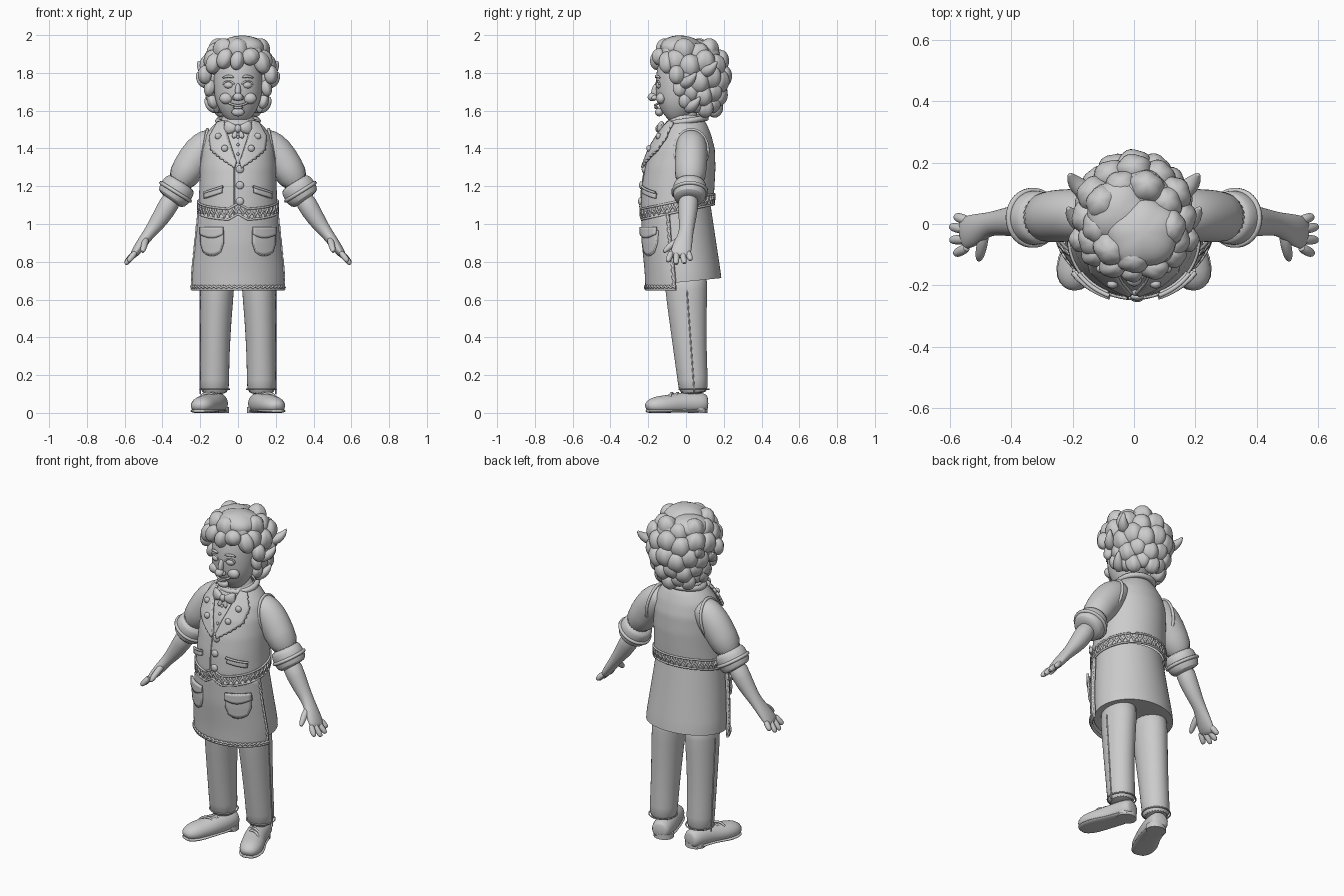
import bpy, bmesh
from math import sin, cos, pi, asin, radians
from mathutils import Vector, Matrix, Euler

if "Cube" in bpy.data.objects:
    bpy.data.objects.remove(bpy.data.objects["Cube"])

clay = bpy.data.materials.new("clay_grey")
clay.use_nodes = True
GREY = (0.6, 0.6, 0.6, 1)
clay.diffuse_color = GREY
for node in clay.node_tree.nodes:
    if node.type == "BSDF_PRINCIPLED":
        node.inputs["Base Color"].default_value = GREY
        node.inputs["Roughness"].default_value = 0.7


def finish(name, data, mirror=False, subsurf=0, thick=0):
    data.materials.append(clay)
    obj = bpy.data.objects.new(name, data)
    bpy.context.collection.objects.link(obj)
    if thick:
        mod = obj.modifiers.new("Thickness", "SOLIDIFY")
        mod.thickness, mod.offset = thick, 0
    if subsurf:
        obj.modifiers.new("Smooth", "SUBSURF").levels = subsurf
        obj.modifiers["Smooth"].render_levels = subsurf
    if mirror:
        obj.modifiers.new("Mirror", "MIRROR").use_mirror_merge = False
    return obj


def from_bmesh(name, bm, **options):
    bmesh.ops.recalc_face_normals(bm, faces=bm.faces)
    mesh = bpy.data.meshes.new(name)
    bm.to_mesh(mesh)
    bm.free()
    return finish(name, mesh, **options)


def tube(name, rings, ref=(0, 1, 0), segs=24, floor=None, subsurf=1, **options):
    """Loft ellipses (x, y, z, width, depth) along a path."""
    bm = bmesh.new()
    centres = [Vector(r[:3]) for r in rings]
    loops = []
    for i, (c, ring) in enumerate(zip(centres, rings)):
        t = (centres[min(i + 1, len(rings) - 1)] - centres[max(i - 1, 0)]).normalized()
        side = Vector(ref).cross(t).normalized()
        up = t.cross(side)
        loop = []
        for k in range(segs):
            a = 2 * pi * k / segs
            p = c + side * ring[3] * cos(a) + up * ring[4] * sin(a)
            if floor is not None:
                p.z = max(p.z, floor)
            loop.append(bm.verts.new(p))
        loops.append(loop)
    for lo, hi in zip(loops, loops[1:]):
        for k in range(segs):
            n = (k + 1) % segs
            bm.faces.new((lo[k], lo[n], hi[n], hi[k]))
    bm.faces.new(loops[0])
    bm.faces.new(loops[-1])
    return from_bmesh(name, bm, subsurf=subsurf, **options)


def sheet(name, point, nu=24, nv=12, **options):
    """Grid of quads over point(u, v) with u and v from 0 to 1."""
    bm = bmesh.new()
    grid = [[bm.verts.new(point(i / nu, j / nv)) for i in range(nu + 1)] for j in range(nv + 1)]
    for lo, hi in zip(grid, grid[1:]):
        for i in range(nu):
            bm.faces.new((lo[i], lo[i + 1], hi[i + 1], hi[i]))
    bmesh.ops.remove_doubles(bm, verts=bm.verts, dist=0.0001)
    return from_bmesh(name, bm, **options)


def wire(name, points, radius=0.005, cyclic=False, mirror=False):
    curve = bpy.data.curves.new(name, "CURVE")
    curve.dimensions, curve.bevel_depth, curve.bevel_resolution = "3D", radius, 1
    curve.use_fill_caps = True
    spline = curve.splines.new("POLY")
    spline.points.add(len(points) - 1)
    for sp, p in zip(spline.points, points):
        sp.co = (*p, 1)
    spline.use_cyclic_u = cyclic
    return finish(name, curve, mirror=mirror)


def balls(name, specs, ridge=0, mirror=False):
    """Ellipsoids (location, scale, rotation); ridge cuts grooves as in locks."""
    bm = bmesh.new()
    for loc, scale, rot in specs:
        verts = bmesh.ops.create_uvsphere(bm, u_segments=30, v_segments=14, radius=1)["verts"]
        for v in verts:
            a = Vector((v.co.x, v.co.y, 0)).angle(Vector((1, 0, 0)), 0)
            k = 1 + ridge * abs(cos(2.5 * a)) - ridge
            v.co.x *= k
            v.co.y *= k
        m = Matrix.LocRotScale(Vector(loc), Euler(rot), Vector(scale))
        bmesh.ops.transform(bm, matrix=m, verts=verts)
    return from_bmesh(name, bm, mirror=mirror)


# Torso and skirt sections: height, half width, front y, back y
TORSO = [(1.0, .205, -.232, .125), (1.1, .205, -.235, .14), (1.2, .2, -.23, .147),
         (1.3, .197, -.213, .152), (1.4, .19, -.178, .148), (1.47, .17, -.14, .13),
         (1.52, .13, -.11, .11), (1.56, .08, -.085, .085)]
SKIRT = [(.64, .236, -.195, .195), (.75, .234, -.2, .183), (.9, .218, -.215, .16), (1.1, .195, -.22, .13)]


def around(profile, a, z, off=0.0):
    lo, hi = next(((p, q) for p, q in zip(profile, profile[1:]) if z <= q[0]), profile[-2:])
    t = (z - lo[0]) / (hi[0] - lo[0])
    half, yf, yb = (lo[i] + t * (hi[i] - lo[i]) for i in (1, 2, 3))
    return Vector(((half + off) * sin(a), (yf + yb) / 2 - ((yb - yf) / 2 + off) * cos(a), z))


def front(profile, x, z, off=0.0):
    half = around(profile, pi / 2, z, off).x
    return around(profile, asin(max(-1, min(1, x / half))), z, off)


def hem(a):
    p = around(TORSO, a, 1.05)
    notch = max(0, 1 - abs(p.x) / .05) * .03 if p.y < 0 else 0
    return 1.07 + .22 * p.y + notch


# Vest with a tilted hem and looped trim
sheet("vest", lambda u, v: around(TORSO, 2 * pi * u, hem(2 * pi * u) * (1 - v) + 1.56 * v, .004), 72, 28)
turns = [2 * pi * i / 360 for i in range(360)]
for edge in (.004, .06):
    wire("vest_hem_edge", [around(TORSO, a, hem(a) + edge, .007) for a in turns], .006, True)
wire("vest_hem_loops", [around(TORSO, a + .03 * sin(80 * a), hem(a) + .032 + .02 * sin(40 * a), .007)
                        for a in turns], .006, True)

# Tunic skirt and its underside
def skirt_edge(a):
    return .695 + .1 * around(SKIRT, a, .7).y
sheet("tunic_skirt", lambda u, v: around(SKIRT, 2 * pi * u, skirt_edge(2 * pi * u) * (1 - v) + 1.1 * v), 64, 12)
sheet("tunic_underside", lambda u, v: around(SKIRT, 2 * pi * u, skirt_edge(2 * pi * u)) * v
      + Vector((0, 0, .72)) * (1 - v), 64, 4)

# Apron with wavy trim and pockets
WRAP = 1.32
def apron(u, v, off=.012):
    return around(SKIRT, WRAP * (2 * u - 1), .655 + .4 * v, off)
sheet("apron", apron, 40, 14, thick=.014)
steps = [i / 120 for i in range(121)]
wire("apron_hem_trim", [apron(t, .03 + .012 * sin(150 * t), .021) for t in steps], .006)
wire("apron_hem_edge", [apron(t, 0, .014) for t in steps], .009)
wire("apron_side_trim", [apron(.985 + .006 * sin(70 * t), t, .018) for t in steps], .007, mirror=True)

def pocket(u, v):
    width = .058 * (.75 + .25 * min(1, 2.5 * v))
    return front(SKIRT, .138 + width * (2 * u - 1), .835 + .13 * v + .02 * (2 * u - 1) ** 2 * (1 - v), .026)
sheet("apron_pocket", pocket, 10, 8, thick=.012, mirror=True)
rim = [pocket(0, 1 - i / 8) for i in range(9)] + [pocket(i / 8, 0) for i in range(9)] + [pocket(1, i / 8) for i in range(9)]
wire("pocket_piping", rim, .006, mirror=True)
sheet("pocket_flap", lambda u, v: front(SKIRT, .078 + .122 * u, .945 + .04 * v - .02 * sin(pi * u) * (1 - v), .034),
      10, 4, thick=.014, mirror=True)

# Vest pockets, buttons and placket
sheet("vest_pocket", lambda u, v: front(TORSO, .085 + .09 * u, 1.165 + .028 * v - .03 * u, .012),
      8, 3, thick=.018, mirror=True)
wire("vest_pocket_piping", [front(TORSO, .08 + .1 * t, 1.198 - .032 * t, .018) for t in steps[::12]], .007, mirror=True)
wire("vest_opening", [front(TORSO, -.02, 1.04 + .28 * t, .006) for t in steps[::6]], .004)
balls("vest_buttons", [(front(TORSO, .01, z, .008), (.021, .012, .021), (0, 0, 0)) for z in (1.12, 1.205, 1.29)])
balls("lapel_buttons", [(front(TORSO, x, z, .028), (.018, .014, .018), (0, 0, 0))
                        for x, z in ((.07, 1.4), (.105, 1.465))], mirror=True)
balls("shirt_studs", [(front(TORSO, 0, z, .008), (.008, .008, .008), (0, 0, 0)) for z in (1.37, 1.42, 1.46)])

# Lapels run between an inner and an outer edge line
INNER = [(.01, 1.32), (.03, 1.38), (.05, 1.44), (.068, 1.5), (.078, 1.545)]
OUTER = [(.015, 1.3), (.085, 1.345), (.14, 1.39), (.15, 1.46), (.108, 1.535)]

def along(line, t):
    i = min(int(t * 4), 3)
    return Vector(line[i]).lerp(Vector(line[i + 1]), t * 4 - i)

def lapel(t, v):
    p = along(INNER, t).lerp(along(OUTER, t), v)
    return front(TORSO, p.x, p.y, .018)
sheet("lapel", lapel, 24, 8, thick=.016, mirror=True)
wire("lapel_trim", [lapel(t, .93 + .07 * sin(75 * t)) for t in steps], .008, mirror=True)
wire("lapel_inner_edge", [lapel(t, 0) for t in steps[::5]], .006, mirror=True)

# Collar and bow tie
wire("vest_collar", [(.105 * sin(a), -.1 * cos(a) + .005, 1.545 - .015 * cos(a)) for a in turns[::8]], .017, True)
tube("shirt_collar", [(0, -.012, 1.5, .1, .1), (0, -.008, 1.55, .088, .088), (0, 0, 1.59, .08, .08), (0, 0, 1.585, .07, .07)])
tube("bow_wing", [(.005, -.14, 1.505, .014, .014), (.03, -.14, 1.507, .026, .018), (.06, -.128, 1.51, .04, .02),
                  (.072, -.122, 1.51, .03, .01)], mirror=True)
balls("bow_knot", [((0, -.145, 1.505), (.018, .017, .021), (0, 0, 0))])
tube("bow_tail", [(.008, -.138, 1.5, .01, .008), (.025, -.153, 1.45, .016, .006)], mirror=True)

# Sleeves, cuffs and armhole seams
tube("sleeve", [(.11, .025, 1.45, .06, .07), (.15, .028, 1.43, .082, .08), (.2, .03, 1.385, .093, .087),
                (.26, .025, 1.3, .088, .086), (.32, .02, 1.2, .076, .08)], mirror=True)
tube("rolled_cuff", [(.295, .02, 1.225, .07, .075), (.305, .02, 1.21, .088, .088), (.33, .02, 1.17, .094, .09),
                     (.352, .018, 1.135, .086, .085), (.36, .018, 1.125, .06, .06)], mirror=True)
wire("cuff_fold", [(.33 + .091 * cos(a) * .85, .02 + .089 * sin(a), 1.17 + .091 * cos(a) * .53)
                   for a in turns[::12]], .01, True, True)
wire("armhole_seam", [(.182 - .02 * sin(a), .028 + .088 * cos(a), 1.39 + .11 * sin(a)) for a in turns[::10]], .009, True, True)

# Forearms and hands
tube("forearm", [(.335, .015, 1.16, .055, .058), (.385, .01, 1.07, .053, .052), (.435, .005, .995, .042, .042),
                 (.475, 0, .945, .031, .037), (.515, -.018, .89, .029, .052), (.55, -.03, .84, .022, .055),
                 (.562, -.034, .825, .012, .045)], mirror=True)
for finger, y, tip in (("little", .01, (.582, .025, .808)), ("ring", -.02, (.598, -.008, .79)),
                       ("middle", -.05, (.597, -.052, .786)), ("index", -.075, (.583, -.098, .8))):
    root, end = Vector((.54, y, .855)), Vector(tip)
    tube(finger + "_finger", [(*root.lerp(end, t), r, r) for t, r in ((0, .016), (.5, .017), (.88, .015), (1, .007))],
         segs=12, mirror=True)
tube("thumb", [(.485, -.02, .925, .018, .02), (.495, -.07, .895, .019, .019), (.502, -.105, .865, .016, .016),
               (.506, -.12, .848, .007, .007)], segs=12, mirror=True)

# Trousers and hem cuffs
tube("trouser_leg", [(.108, 0, .76, .09, .115), (.11, 0, .66, .091, .113), (.118, .01, .5, .084, .1),
                     (.122, .022, .32, .078, .088), (.124, .036, .17, .077, .08), (.124, .042, .09, .078, .079)], mirror=True)
wire("trouser_hem", [(.124 + .078 * cos(a), .042 + .079 * sin(a), .125) for a in turns[::10]], .004, True, True)
wire("trouser_seam", [(.2, .005 + .04 * (1 - t), .1 + .55 * t) for t in steps[::12]], .004, mirror=True)

# Shoes with soles, heels and laces
UP = (0, 0, 1)
tube("shoe", [(.1, .115, .05, .035, .04), (.103, .1, .05, .055, .055), (.115, .04, .05, .062, .062),
              (.14, -.04, .045, .062, .062), (.172, -.1, .04, .067, .054), (.195, -.165, .038, .063, .05),
              (.207, -.202, .035, .04, .03), (.21, -.212, .03, .015, .012)], UP, floor=.014, mirror=True)
tube("shoe_sole", [(.1, .112, .008, .045, .014), (.115, .04, .012, .062, .014), (.14, -.04, .014, .063, .012),
                   (.172, -.1, .011, .071, .014), (.195, -.165, .01, .068, .014), (.21, -.214, .01, .035, .012)],
     UP, floor=0, mirror=True)
tube("shoe_heel", [(.106, .062, 0, .058, .052), (.106, .062, .03, .058, .052)], subsurf=0, mirror=True)
for y in (-.045, -.075):
    c = .14 - .55 * (y + .04)
    wire("shoe_lace", [(c + .045 * cos(a), y - .012 * cos(a), .065 + .04 * sin(a)) for a in turns[:181:15]], .007, mirror=True)

# Head and neck
tube("neck", [(0, 0, 1.48, .075, .075), (0, -.005, 1.64, .068, .07)])
tube("head", [(0, -.1, 1.558, .03, .03), (0, -.09, 1.566, .06, .06), (0, -.07, 1.59, .088, .088),
              (0, -.055, 1.63, .112, .108), (0, -.035, 1.68, .126, .13), (0, -.02, 1.76, .132, .142),
              (0, -.01, 1.84, .13, .14), (0, 0, 1.91, .1, .11), (0, 0, 1.95, .04, .05)], segs=32)

# Face features
balls("nose", [((0, -.178, 1.672), (.026, .025, .022), (0, 0, 0)), ((0, -.163, 1.705), (.015, .02, .042), (-.25, 0, 0))])
balls("nostril", [((.019, -.168, 1.668), (.014, .016, .013), (0, 0, 0))], mirror=True)
balls("cheek", [((.062, -.132, 1.665), (.036, .026, .03), (0, 0, 0))], mirror=True)
balls("chin", [((0, -.142, 1.592), (.034, .022, .022), (0, 0, 0))])
balls("eye", [((.05, -.142, 1.735), (.026, .017, .018), (0, 0, .3))], mirror=True)
wire("upper_eyelid", [(.05 - .028 * cos(a), -.158 + .008 * (1 - cos(a)), 1.737 + .019 * sin(a)) for a in turns[:181:15]],
     .005, mirror=True)
tube("eyebrow", [(.02, -.16, 1.775, .006, .006), (.05, -.158, 1.787, .01, .008), (.085, -.134, 1.772, .005, .006)],
     segs=10, mirror=True)
wire("smile", [(.05 * s, -.165 + .024 * s * s, 1.628 + .014 * s * s) for s in [i / 6 - 1 for i in range(13)]], .006)
balls("lower_lip", [((0, -.157, 1.617), (.026, .012, .008), (0, 0, 0))])
balls("ear", [((.135, -.005, 1.7), (.016, .026, .042), (.2, 0, 0))], mirror=True)

# Curly hair: rows of lumps (height, centre y, ring radius, start angle, count, size)
curls = []
for z, cy, ring, start, count, size in ((1.625, .055, .1, 88, 7, .047), (1.69, .05, .128, 80, 8, .052),
                                        (1.765, .05, .14, 72, 9, .06), (1.845, .025, .148, 58, 9, .062),
                                        (1.905, .01, .115, 0, 9, .062)):
    span = 360 / count * (count - 1) if start == 0 else 360 - 2 * start
    for i in range(count):
        a = radians(start + span * i / (count - 1))
        curls.append(((ring * sin(a), cy - ring * cos(a), z + .012 * (-1) ** i),
                      (size, size * .9, size * 1.08), (.25, 0, a)))
balls("hair_curls", curls, .1)
balls("hair_crown", [((.03, -.03, 1.935), (.125, .115, .063), (0, .05, .4)), ((-.05, .04, 1.92), (.11, .11, .06), (0, 0, 0)),
                     ((.02, .1, 1.895), (.1, .08, .065), (0, 0, 0))], .1)
balls("hair_fringe", [((-.005, -.155, 1.865), (.038, .036, .05), (0, .2, 0)), ((-.07, -.135, 1.875), (.045, .042, .055), (0, .4, 0)),
                      ((.065, -.14, 1.885), (.05, .042, .045), (0, -.5, 0)), ((.125, -.1, 1.855), (.045, .045, .06), (0, -.3, 0)),
                      ((-.13, -.095, 1.85), (.043, .045, .055), (0, .3, 0))], .1)
balls("side_lock", [((.175, -.05, 1.79), (.038, .042, .05), (0, 0, 0)), ((.15, -.035, 1.72), (.03, .035, .045), (0, -.2, 0)),
                    ((.135, -.005, 1.65), (.028, .034, .04), (0, .3, 0))], .1, mirror=True)
for z, y, reach in ((1.83, .13, .21), (1.77, .02, .215), (1.64, .04, .17)):
    tube("hair_curl_tip", [(reach - .07, y - .04, z - .03, .035, .035), (reach - .025, y - .005, z - .018, .032, .032),
                           (reach - .005, y + .02, z + .01, .018, .018), (reach, y + .035, z + .035, .004, .004)],
         segs=12, mirror=True)

# Smooth shading with sharp edges kept
for obj in bpy.context.collection.objects:
    smooth = obj.type == "MESH" and obj.data.materials and obj.data.materials[0] == clay
    obj.select_set(bool(smooth))
    if smooth:
        bpy.context.view_layer.objects.active = obj
bpy.ops.object.shade_smooth_by_angle(angle=radians(50))
